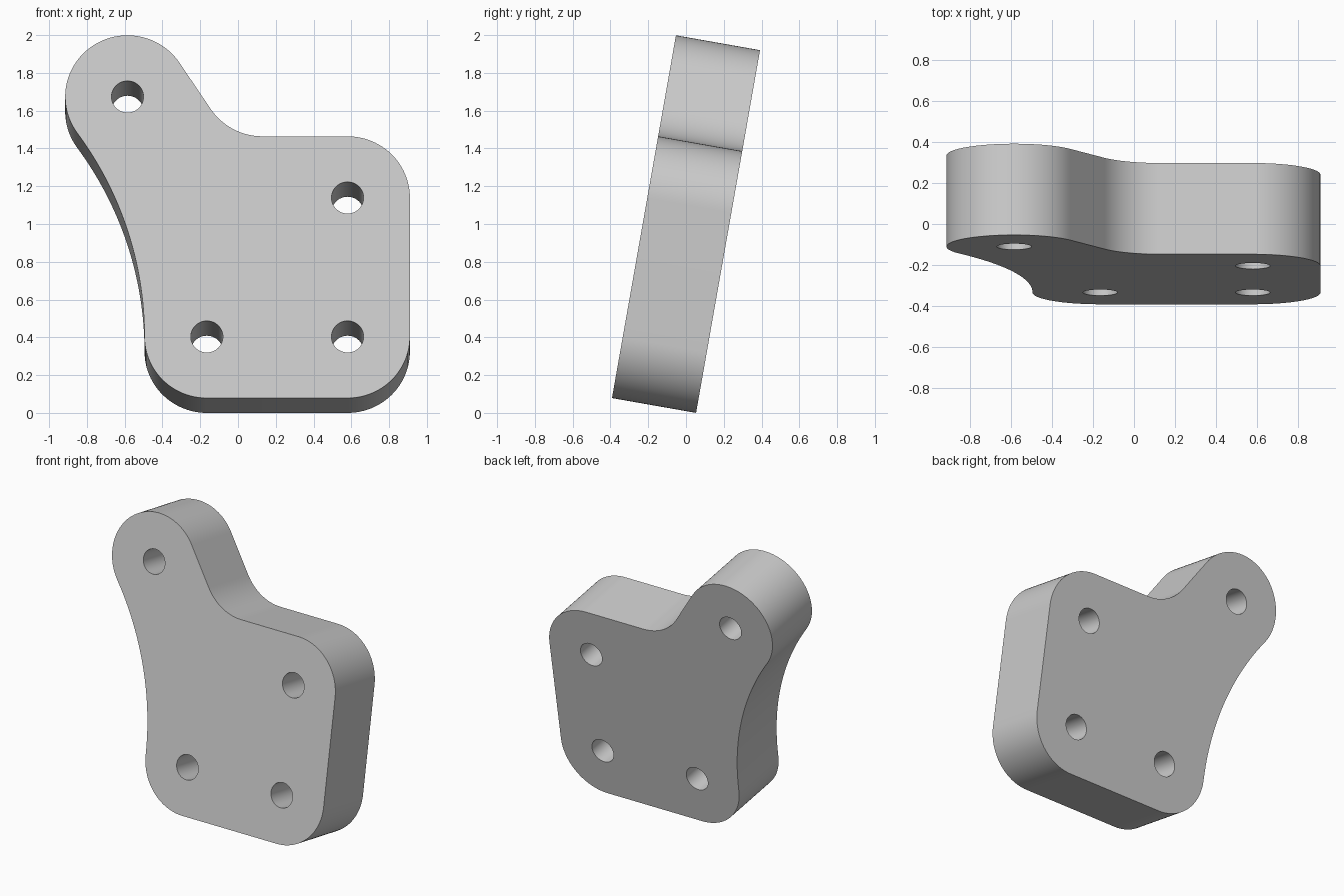
import bpy
import bmesh
from math import radians, degrees, cos, sin, acos, atan2, hypot
from mathutils import Matrix, Vector

if "Cube" in bpy.data.objects:
    bpy.data.objects.remove(bpy.data.objects["Cube"], do_unlink=True)

RADIUS = 0.33        # corner, lobe and neck fillet radius
HOLE = 0.085
THICK = 0.452
TILT = radians(-10)

# Hole centres, shared with the rounded corners around them
low_left, low_right = Vector((-0.165, 0.33)), Vector((0.58, 0.33))
up_right, lobe = Vector((0.58, 1.077)), Vector((-0.585, 1.62))
neck = Vector((0.13, up_right.y + 2 * RADIUS))


def arc(centre, r, start, end, n):
    """Points along an arc, angles in degrees."""
    steps = [radians(start + (end - start) * i / n) for i in range(n + 1)]
    return [centre + Vector((r * cos(a), r * sin(a))) for a in steps]


# Tangent line between the lobe and the neck fillet
d = neck - lobe
tangent = degrees(atan2(d.y, d.x) + acos(2 * RADIUS / d.length))

# Long hollow flank: vertical at the lower corner, tangent to the lobe
dx, dy = lobe.x - (low_left.x - RADIUS), lobe.y - low_left.y
flank_r = (dx * dx + dy * dy - RADIUS ** 2) / (2 * (RADIUS - dx))
flank = Vector((low_left.x - RADIUS - flank_r, low_left.y))
flank_angle = degrees(atan2(lobe.y - flank.y, lobe.x - flank.x))

outline = (
    arc(low_left, RADIUS, 180, 270, 24)
    + arc(low_right, RADIUS, 270, 360, 24)
    + arc(up_right, RADIUS, 0, 90, 24)
    + arc(neck, RADIUS, 270, 180 + tangent, 16)
    + arc(lobe, RADIUS, tangent, 180 + flank_angle, 48)
    + arc(flank, flank_r, flank_angle, 0, 32)[1:-1]
)
loops = [outline] + [arc(c, HOLE, 0, 360, 48)[:-1]
                     for c in (low_left, low_right, up_right, lobe)]

# Plate face with four holes, extruded to full thickness
bm = bmesh.new()
edges = []
for loop in loops:
    verts = [bm.verts.new((p.x, 0, p.y)) for p in loop]
    edges += [bm.edges.new((v, verts[i - 1])) for i, v in enumerate(verts)]
bmesh.ops.triangle_fill(bm, edges=edges, use_beauty=True, normal=(0, -1, 0))
new = bmesh.ops.extrude_face_region(bm, geom=bm.faces[:])["geom"]
moved = [g for g in new if isinstance(g, bmesh.types.BMVert)]
bmesh.ops.translate(bm, verts=moved, vec=(0, THICK, 0))
bmesh.ops.recalc_face_normals(bm, faces=bm.faces[:])

# Lean the plate back and stand it on the ground
bmesh.ops.transform(bm, matrix=Matrix.Rotation(TILT, 4, "X"), verts=bm.verts[:])
ys = [v.co.y for v in bm.verts]
zs = [v.co.z for v in bm.verts]
bmesh.ops.translate(bm, verts=bm.verts[:],
                    vec=(0, -(min(ys) + max(ys)) / 2, -min(zs)))

mesh = bpy.data.meshes.new("bracket_plate")
bm.to_mesh(mesh)
bm.free()
plate = bpy.data.objects.new("bracket_plate", mesh)
bpy.context.collection.objects.link(plate)

# Plain grey
grey = bpy.data.materials.new("plain_grey")
grey.use_nodes = True
colour = (0.6, 0.6, 0.6, 1)
grey.diffuse_color = colour
grey.node_tree.nodes["Principled BSDF"].inputs["Base Color"].default_value = colour
mesh.materials.append(grey)

bpy.ops.object.select_all(action="DESELECT")
plate.select_set(True)
bpy.context.view_layer.objects.active = plate
bpy.ops.object.shade_smooth_by_angle(angle=radians(30))
